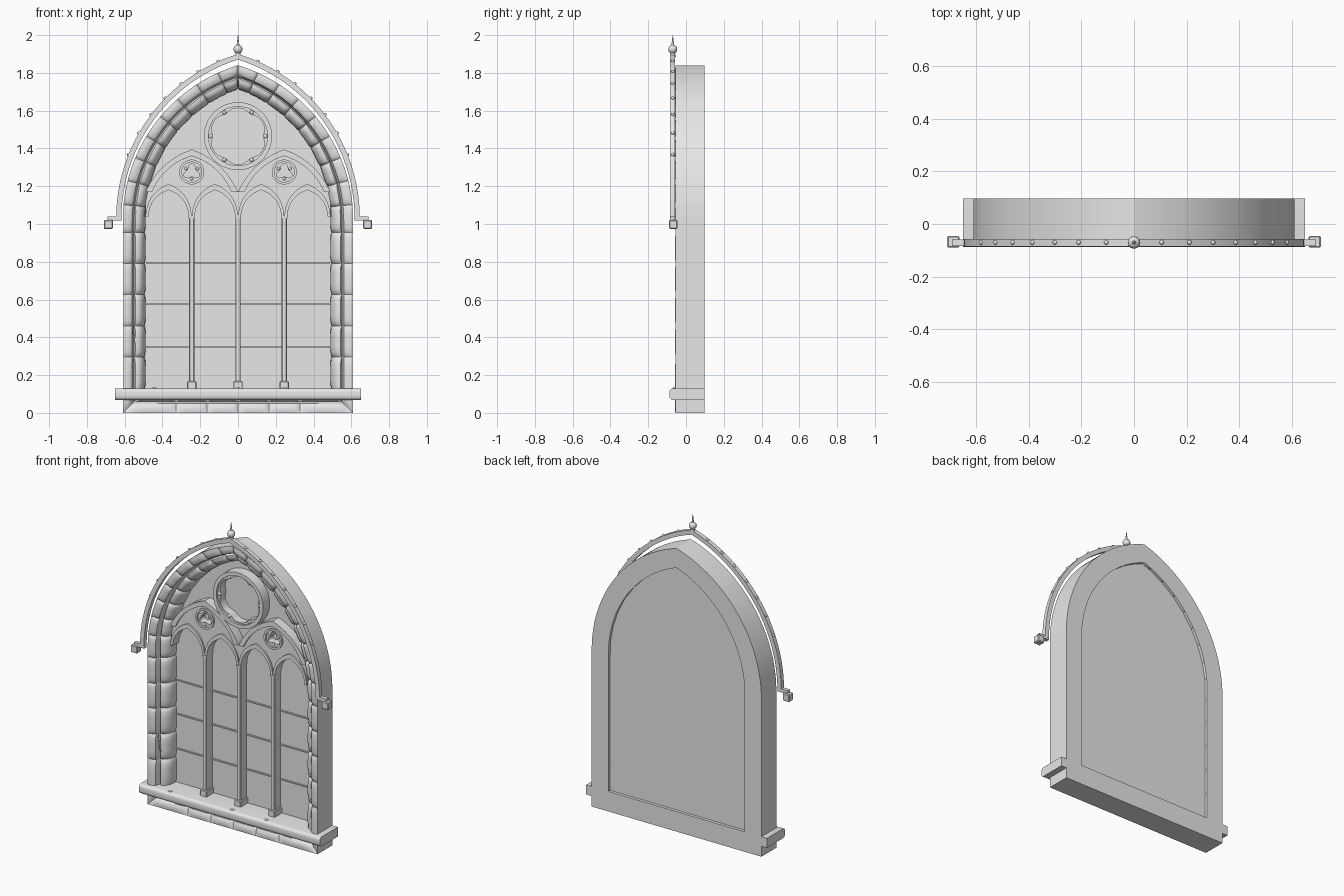
import bpy, bmesh, math
from mathutils import Vector, Matrix

if "Cube" in bpy.data.objects:
    bpy.data.objects.remove(bpy.data.objects["Cube"])

stone = bpy.data.materials.new("grey_stone")
stone.diffuse_color = (0.8, 0.8, 0.8, 1)
stone.use_nodes = True
stone.node_tree.nodes["Principled BSDF"].inputs["Base Color"].default_value = stone.diffuse_color


def finish(name, bm, smooth=None):
    bmesh.ops.recalc_face_normals(bm, faces=bm.faces)
    me = bpy.data.meshes.new(name)
    bm.to_mesh(me)
    bm.free()
    ob = bpy.data.objects.new(name, me)
    bpy.context.scene.collection.objects.link(ob)
    me.materials.append(stone)
    if smooth:
        select(ob)
        bpy.ops.object.shade_smooth_by_angle(angle=math.radians(smooth))
    return ob


def select(ob):
    bpy.ops.object.select_all(action='DESELECT')
    ob.select_set(True)
    bpy.context.view_layer.objects.active = ob


def plate(name, loops, y0, y1):
    """Flat plate in the xz plane; later loops are holes."""
    cu = bpy.data.curves.new(name, 'CURVE')
    cu.dimensions, cu.fill_mode = '2D', 'BOTH'
    cu.extrude = (y1 - y0) / 2
    for loop in loops:
        sp = cu.splines.new('POLY')
        sp.points.add(len(loop) - 1)
        for p, (x, z) in zip(sp.points, loop):
            p.co = (x, z, 0, 1)
        sp.use_cyclic_u = True
    ob = bpy.data.objects.new(name, cu)
    bpy.context.scene.collection.objects.link(ob)
    ob.rotation_euler.x = math.pi / 2
    ob.location.y = (y0 + y1) / 2
    select(ob)
    bpy.ops.object.convert(target='MESH')
    ob = bpy.context.object
    ob.data.materials.clear()
    ob.data.materials.append(stone)
    bpy.ops.object.shade_smooth_by_angle(angle=math.radians(30))
    return ob


def box(name, x, y, z, bevel=0.0, front_only=False):
    bm = bmesh.new()
    size = [b - a for a, b in (x, y, z)]
    mid = [(a + b) / 2 for a, b in (x, y, z)]
    bmesh.ops.create_cube(bm, size=1, matrix=Matrix.Translation(mid) @ Matrix.Diagonal((*size, 1)))
    if bevel:
        edges = [e for e in bm.edges if not front_only or
                 (all(v.co.y < mid[1] for v in e.verts) and abs(e.verts[0].co.z - e.verts[1].co.z) < 1e-4)]
        bmesh.ops.bevel(bm, geom=edges, offset=bevel, segments=4 if front_only else 1, profile=0.5, affect='EDGES')
    return finish(name, bm, 35 if front_only else None)


def balls(name, spots, r, squash=(1, 1, 1)):
    bm = bmesh.new()
    for p in spots:
        bmesh.ops.create_uvsphere(bm, u_segments=12, v_segments=8, radius=r,
                                  matrix=Matrix.Translation(p) @ Matrix.Diagonal((*squash, 1)))
    return finish(name, bm, 60)


def arc(p, q, sag, n=10):
    p, q = Vector(p), Vector(q)
    d = q - p
    nrm = Vector((-d.y, d.x)).normalized()
    return [tuple(p + d * t + nrm * sag * 4 * t * (1 - t)) for t in [i / n for i in range(n + 1)]]


def gothic(c, hw, z0, apex, sag):
    return arc((c - hw, z0), (c, apex), sag) + arc((c, apex), (c + hw, z0), sag)[1:]


def pointed(c, R, zs, n=24):
    """Two-centred arch, right springing to left springing."""
    end = math.acos(c / R)
    right = [(R * math.cos(end * i / n) - c, zs + R * math.sin(end * i / n)) for i in range(n + 1)]
    return right + [(-x, z) for x, z in right[-2::-1]]


def ring(x, z, r, n=48):
    f = r if callable(r) else (lambda a: r)
    return [(x + f(a) * math.cos(a), z + f(a) * math.sin(a)) for a in [2 * math.pi * i / n for i in range(n)]]


# --- Moulded surround stones -------------------------------------------------
# (distance out from opening, y, moves at joints)
PROFILE = [(.12, .097, 0), (.12, -.056, 0), (.105, -.059, 1), (.085, -.058, 1), (.07, -.048, 1), (.06, -.012, .5),
           (.052, -.024, 1), (.035, -.024, 1), (.018, -.01, 1), (.004, .015, 1), (0, .04, 1), (0, .097, 0)]
SPRING, C, RI, RM = 1.02, .246, .736, .796


def side_point(s, d):
    if s <= SPRING:
        return .49 + d, s
    a = (s - SPRING) / RM
    return (RI + d) * math.cos(a) - C, SPRING + (RI + d) * math.sin(a)


def side_limit(s, d):
    return min(max(s, .12 - d), SPRING + RM * math.acos(C / (RI + d)))


def base_point(s, d):
    return s, .12 - d


def base_limit(s, d):
    return min(max(s, -.49 - d), .49 + d)


def stones(bm, joints, point, limit, sign=1):
    stations = [(0, 1), (.06, .45), (.15, .1), (.35, 0), (.65, 0), (.85, .1), (.94, .45), (1, 1)]
    for s0, s1 in zip(joints, joints[1:]):
        rows = []
        for t, shrink in stations:
            row = []
            for d, y, k in PROFILE:
                a, b = limit(s0, d), limit(s1, d)
                dd = d + (.008 * k * shrink if d < .06 else 0)
                x, z = point(a + (b - a) * t, dd)
                row.append(bm.verts.new((sign * x, y + .012 * k * shrink, z)))
            rows.append(row)
        n = len(PROFILE)
        for r0, r1 in zip(rows, rows[1:]):
            for i in range(n):
                bm.faces.new((r0[i], r0[(i + 1) % n], r1[(i + 1) % n], r1[i]))
        bm.faces.new(rows[0])
        bm.faces.new(rows[-1])


side_joints = [0, .295, .46, .627, .79, .955]
side_joints += [SPRING + RM * math.radians(5.5 + 8.6 * k) for k in range(8)] + [3]
bm = bmesh.new()
for sign in (1, -1):
    stones(bm, side_joints, side_point, side_limit, sign)
finish("jamb_and_arch_stones", bm, 40)
bm = bmesh.new()
stones(bm, [-.7, -.327, -.163, 0, .163, .327, .7], base_point, base_limit)
finish("base_stones", bm, 40)

# --- Sill and its studs ------------------------------------------------------
box("sill", (-.65, .65), (-.088, .097), (.068, .13), .02, True)
balls("sill_studs", [(x, -.06, .13) for x in (-.445, 0, .245)], .014, (1, .8, .35))

# --- Window panel and glazing bars -------------------------------------------
plate("window_panel", [[(-.495, .1), (.495, .1)] + pointed(C, RI + .005, SPRING)], .068, .078)
for z in (.35, .575, .795):
    box("glazing_bar", (-.488, .488), (.06, .07), (z - .004, z + .004))

# --- Mullions ----------------------------------------------------------------
for x in (-.245, 0, .245):
    box("mullion", (x - .014, x + .014), (.005, .07), (.12, 1.04), .004)
    box("mullion_foot", (x - .024, x + .024), (-.008, .07), (.12, .168), .004)
    box("mullion_cap", (x - .016, x + .016), (.002, .07), (1.03, 1.042))

# --- Tracery -----------------------------------------------------------------
for c in (-.245, .245):
    lights = [gothic(c + o, .107, 1.04, 1.18, .029) for o in (.1225, -.1225)]
    outer = [(c - .244, 1.04)] + gothic(c, .244, 1.17, 1.393, .035) + [(c + .244, 1.04)]
    trefoil = ring(c, 1.275, lambda a: .034 + .011 * math.cos(3 * (a - math.pi / 2)))
    plate("tracery_plate", [outer + lights[0][::-1] + lights[1][::-1], trefoil], .016, .07)
    plate("sub_arch_rib", [gothic(c, .245, 1.17, 1.395, .035) + gothic(c, .21, 1.17, 1.36, .033)[::-1]], .004, .02)
    plate("oculus_ring", [ring(c, 1.275, .066), ring(c, 1.275, .053)], .006, .02)
    balls("oculus_cusps", [(c + .036 * math.cos(a), .02, 1.275 + .036 * math.sin(a))
                           for a in [math.radians(d) for d in (30, 150, 270)]], .009)
    for o, light in zip((.1225, -.1225), lights):
        plate("lancet_rib", [gothic(c + o, .122, 1.04, 1.212, .034) + light[::-1]], .006, .02)

# --- Large foiled circle -----------------------------------------------------
plate("rose_ring", [ring(0, 1.465, .18, 64), ring(0, 1.465, .156, 64)], .0, .07)
plate("rose_foils", [ring(0, 1.465, .158, 64),
                     ring(0, 1.465, lambda a: .148 - .014 * abs(math.cos(3 * a)) ** 4, 96)], .014, .07)
balls("rose_cusps", [(.145 * math.cos(k * math.pi / 3), .014, 1.465 + .145 * math.sin(k * math.pi / 3))
                     for k in range(6)], .011, (1, .8, 1))

# --- Hood mould, end blocks and crockets -------------------------------------
HC, HR, HY = .264, .909, -.07
plate("hood_mould", [pointed(HC, HR, 1.03) + pointed(HC, HR - .028, 1.03)[::-1]], -.085, -.057)
for s in (-1, 1):
    xs = lambda a, b: (min(s * a, s * b), max(s * a, s * b))
    box("hood_foot", xs(.617, .69), (-.083, -.058), (1.018, 1.04))
    box("hood_end_block", xs(.662, .71), (-.09, -.045), (.974, 1.022), .005)
spots = [(s * x, HY, 1.03 + math.sqrt(HR ** 2 - (x + HC) ** 2))
         for x in (.105, .21, .30, .385, .46, .525, .58) for s in (-1, 1)]
balls("hood_crockets", spots, .009)

# --- Finial ------------------------------------------------------------------
balls("finial_ball", [(0, HY, 1.925)], .024)
bm = bmesh.new()
for r1, r2, z0, z1 in ((.016, .012, 1.885, 1.91), (.008, .001, 1.94, 2.0)):
    bmesh.ops.create_cone(bm, cap_ends=True, segments=12, radius1=r1, radius2=r2, depth=z1 - z0,
                          matrix=Matrix.Translation((0, HY, (z0 + z1) / 2)))
finish("finial_spike", bm, 40)

# --- Weathering crack on the left jamb ---------------------------------------
line = [(-.553, .46), (-.558, .42), (-.546, .405), (-.548, .38), (-.538, .35)]
plate("jamb_crack", [line + [(x + .004, z) for x, z in line[::-1]]], -.03, -.022)
